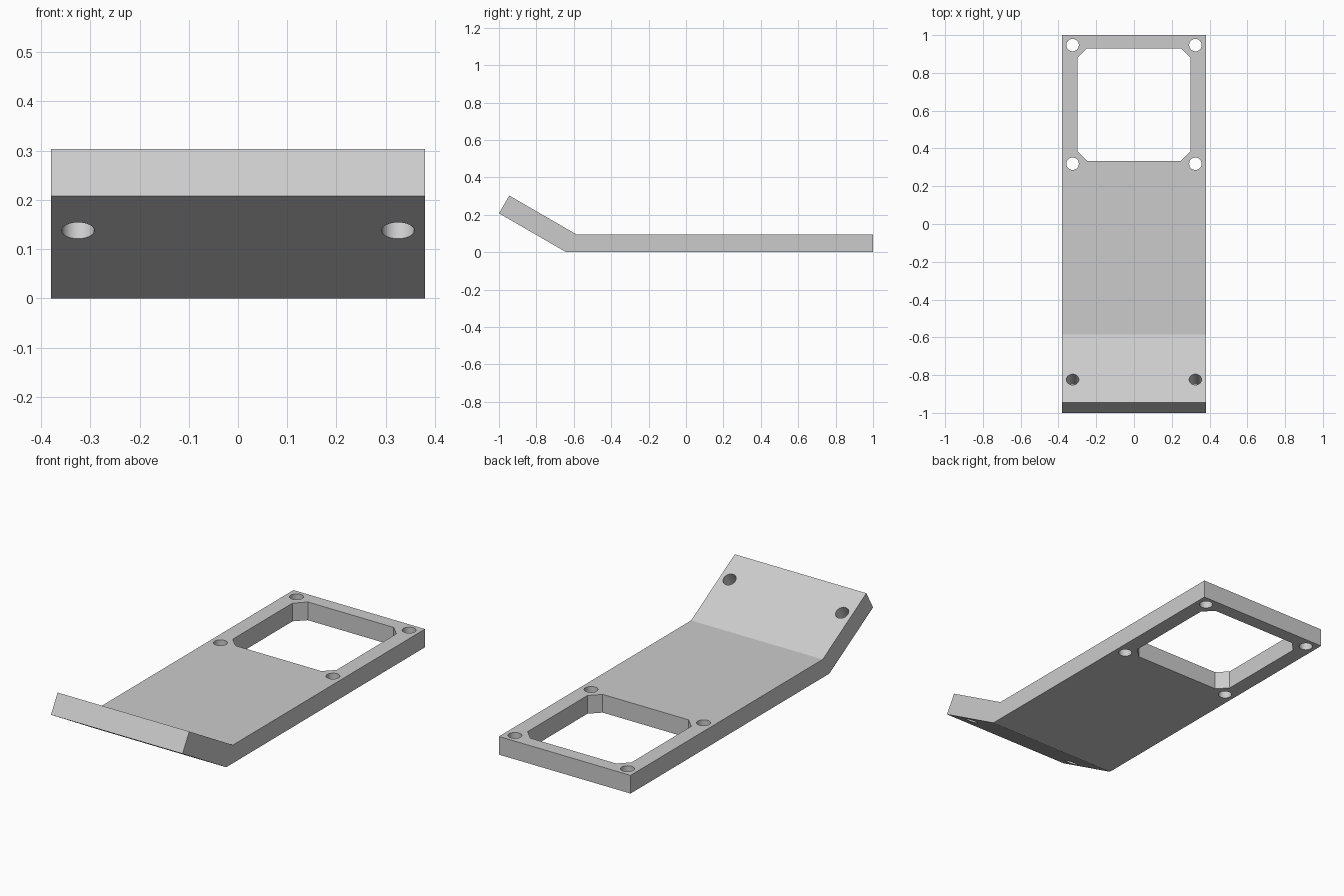
import bpy, bmesh, math
from mathutils import Matrix, Vector

if "Cube" in bpy.data.objects:
    bpy.data.objects.remove(bpy.data.objects["Cube"])

HALF_W = 0.38
HOLE_X, HOLE_R = 0.325, 0.033
TILT = math.radians(30)

grey = bpy.data.materials.new("plain_grey")
grey.diffuse_color = (0.6, 0.6, 0.6, 1)
grey.use_nodes = True
grey.node_tree.nodes["Principled BSDF"].inputs["Base Color"].default_value = grey.diffuse_color


def prism(name, points, offset):
    """Closed solid made by moving a flat outline along an offset."""
    bm = bmesh.new()
    face = bm.faces.new([bm.verts.new(p) for p in points])
    moved = bmesh.ops.extrude_face_region(bm, geom=[face])["geom"]
    bmesh.ops.translate(bm, vec=offset, verts=[v for v in moved if isinstance(v, bmesh.types.BMVert)])
    bmesh.ops.recalc_face_normals(bm, faces=bm.faces)
    return finish(name, bm)


def finish(name, bm):
    mesh = bpy.data.meshes.new(name)
    bm.to_mesh(mesh)
    bm.free()
    mesh.materials.append(grey)
    obj = bpy.data.objects.new(name, mesh)
    bpy.context.collection.objects.link(obj)
    return obj


def drill(name, centre, tilt=0.0):
    """Round cutter through the plate, tilted about x."""
    bm = bmesh.new()
    bmesh.ops.create_cone(bm, cap_ends=True, segments=32, radius1=HOLE_R, radius2=HOLE_R, depth=0.3,
                          matrix=Matrix.Translation(centre) @ Matrix.Rotation(tilt, 4, 'X'))
    return finish(name, bm)


# Bent plate: side profile swept across the width
profile = [(1, 0), (1, 0.095), (-0.585, 0.095), (-0.945, 0.303), (-1, 0.208), (-0.64, 0)]
plate = prism("bent_plate", [(-HALF_W, y, z) for y, z in profile], Vector((2 * HALF_W, 0, 0)))

# Rectangular opening with chamfered corners
x0, x1, y0, y1, c = -0.30, 0.30, 0.333, 0.93, 0.052
outline = [(x0 + c, y0), (x1 - c, y0), (x1, y0 + c), (x1, y1 - c),
           (x1 - c, y1), (x0 + c, y1), (x0, y1 - c), (x0, y0 + c)]
cutters = [prism("opening_cutter", [(x, y, -0.1) for x, y in outline], Vector((0, 0, 0.3)))]

# Four upright screw holes and two holes square to the raised lip
for side in (-1, 1):
    for y in (0.947, 0.319):
        cutters.append(drill("screw_hole_cutter", (side * HOLE_X, y, 0.05)))
    cutters.append(drill("lip_hole_cutter", (side * HOLE_X, -0.851, 0.185), -TILT))

for cutter in cutters:
    cutter.hide_render = True
    cutter.hide_set(True)
    cut = plate.modifiers.new(cutter.name, 'BOOLEAN')
    cut.operation = 'DIFFERENCE'
    cut.solver = 'EXACT'
    cut.object = cutter

# Apply the cuts, remove the cutters and smooth the hole walls
bpy.context.view_layer.objects.active = plate
plate.select_set(True)
for cut in list(plate.modifiers):
    bpy.ops.object.modifier_apply(modifier=cut.name)
for cutter in cutters:
    bpy.data.objects.remove(cutter)
bpy.ops.object.shade_smooth_by_angle(angle=math.radians(30))
